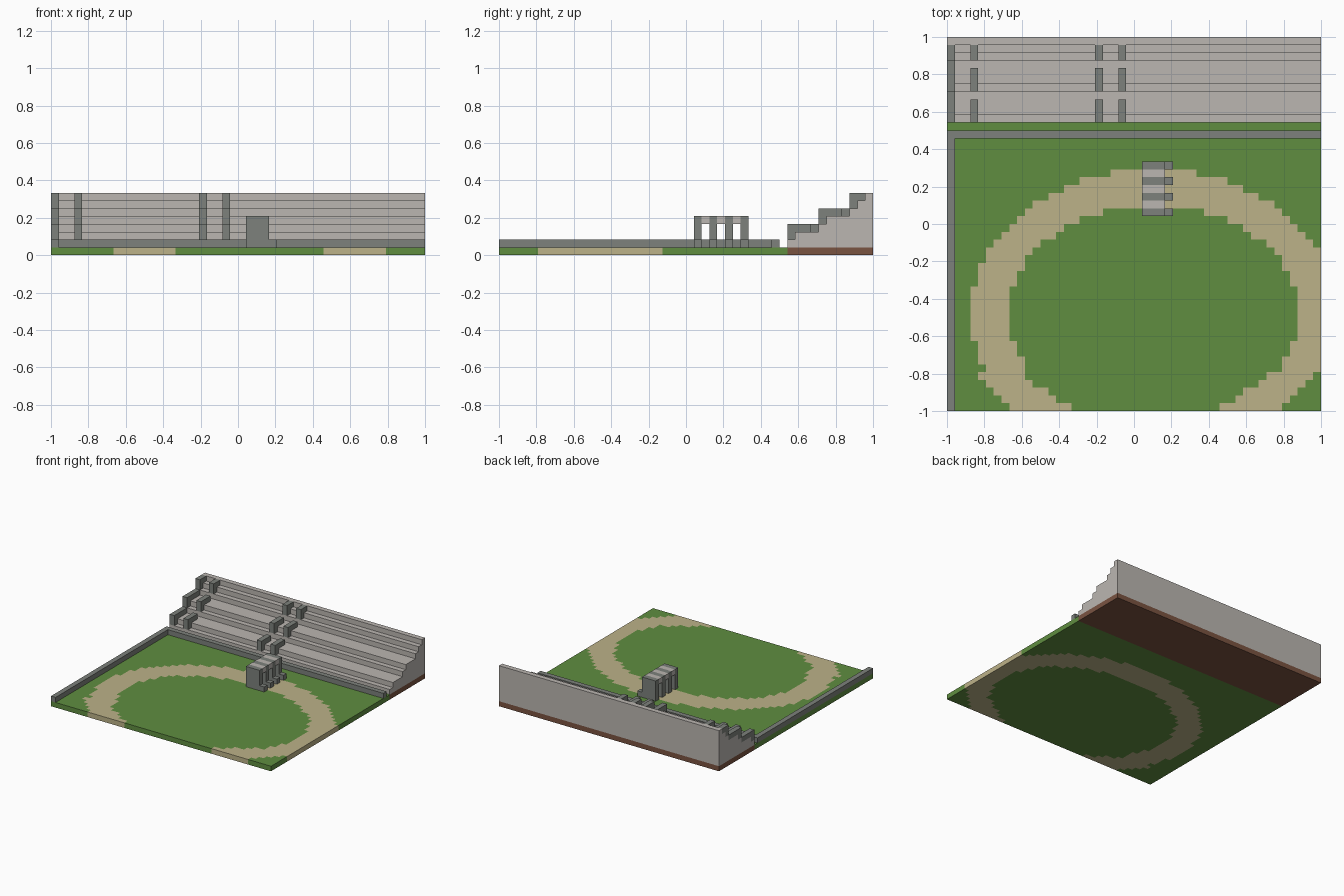
import bpy, bmesh
from mathutils import Vector

if "Cube" in bpy.data.objects:
    bpy.data.objects.remove(bpy.data.objects["Cube"])

N = 48          # blocks along each side
U = 2 / N       # block size


def material(name, r, g, b):
    m = bpy.data.materials.new(name)
    m.use_nodes = True
    m.diffuse_color = (r, g, b, 1)
    m.node_tree.nodes["Principled BSDF"].inputs["Base Color"].default_value = (r, g, b, 1)
    return m


grass = material("grass green", .116, .27, .051)
sand = material("sand", .503, .445, .246)
soil = material("soil brown", .195, .087, .053)
pale = material("pale stone", .497, .468, .44)
dark = material("dark stone", .205, .22, .2)


def finish(name, bm, *mats):
    mesh = bpy.data.meshes.new(name)
    bm.to_mesh(mesh)
    bm.free()
    for m in mats:
        mesh.materials.append(m)
    ob = bpy.data.objects.new(name, mesh)
    bpy.context.collection.objects.link(ob)
    return ob


def prism(name, profile, x0, x1, mat):
    """Extrude a (y, z) block profile from block column x0 to x1."""
    bm = bmesh.new()
    face = bm.faces.new([bm.verts.new((x0 * U - 1, y * U - 1, z * U)) for y, z in profile])
    grown = bmesh.ops.extrude_face_region(bm, geom=[face], use_keep_orig=True)
    verts = [v for v in grown["geom"] if isinstance(v, bmesh.types.BMVert)]
    bmesh.ops.translate(bm, verts=verts, vec=Vector(((x1 - x0) * U, 0, 0)))
    bmesh.ops.recalc_face_normals(bm, faces=bm.faces)
    return finish(name, bm, mat)


def box(name, x0, x1, y0, y1, z0, z1, mat):
    return prism(name, [(y0, z0), (y1, z0), (y1, z1), (y0, z1)], x0, x1, mat)


# Ground slab: grass, an oval sand track, and soil beneath the stand
def inside(x, y, a, b):
    cx = .104 if y > -.79 else .0625
    return ((x - cx) / a) ** 2 + ((y + .479) / b) ** 2 < 1


bm = bmesh.new()
bmesh.ops.create_grid(bm, x_segments=N, y_segments=N, size=1)
bmesh.ops.translate(bm, verts=bm.verts, vec=(0, 0, U))
for f in bm.faces:
    c = f.calc_center_median()
    if c.y > 37 * U - 1:
        f.material_index = 2
    elif inside(c.x, c.y, .976, .77) and not inside(c.x, c.y, .775, .575):
        f.material_index = 1
ground = finish("ground", bm, grass, sand, soil)
slab = ground.modifiers.new("slab", "SOLIDIFY")
slab.thickness = U
slab.offset = -1

# Low boundary walls
box("rear_wall", 0, N, 35, 36, 1, 2, dark)
box("side_wall", 0, 1, 0, 35, 1, 2, dark)

# Stepped spectator stand: each pair is a riser position and the height reached
steps = [(37, 2), (38, 3), (41, 4), (42, 5), (45, 6), (46, 7), (47, 8)]
profile, height = [(N, 1)], 1
profile.append((37, 1))
for y, z in steps:
    if y > 37:
        profile.append((y, height))
    profile.append((y, z))
    height = z
profile.append((N, height))
prism("stand", profile, 0, N, pale)

# Stair rails over each tier
for i, x in enumerate((0, 3, 19, 22)):
    for tier in range(3):
        y, z = 37 + 4 * tier, 2 + 2 * tier
        end = 47 if tier == 2 else y + (4 if x == 0 else 3)
        rail = [(y, z), (y + 1, z), (y + 1, z + 1), (end, z + 1), (end, z + 2), (y, z + 2)]
        prism(f"stair_rail_{i}_{tier}", rail, x, x + 1, dark)

# Starting gate: four partitions with low feet, roofed between
for i in range(4):
    y = 25 + 2 * i
    box(f"gate_partition_{i}", 25, 28, y, y + 1, 1, 5, dark)
    box(f"gate_foot_{i}", 28, 29, y, y + 1, 1, 2, dark)
    if i < 3:
        box(f"gate_roof_{i}", 25, 28, y + 1, y + 2, 4, 5, pale)
